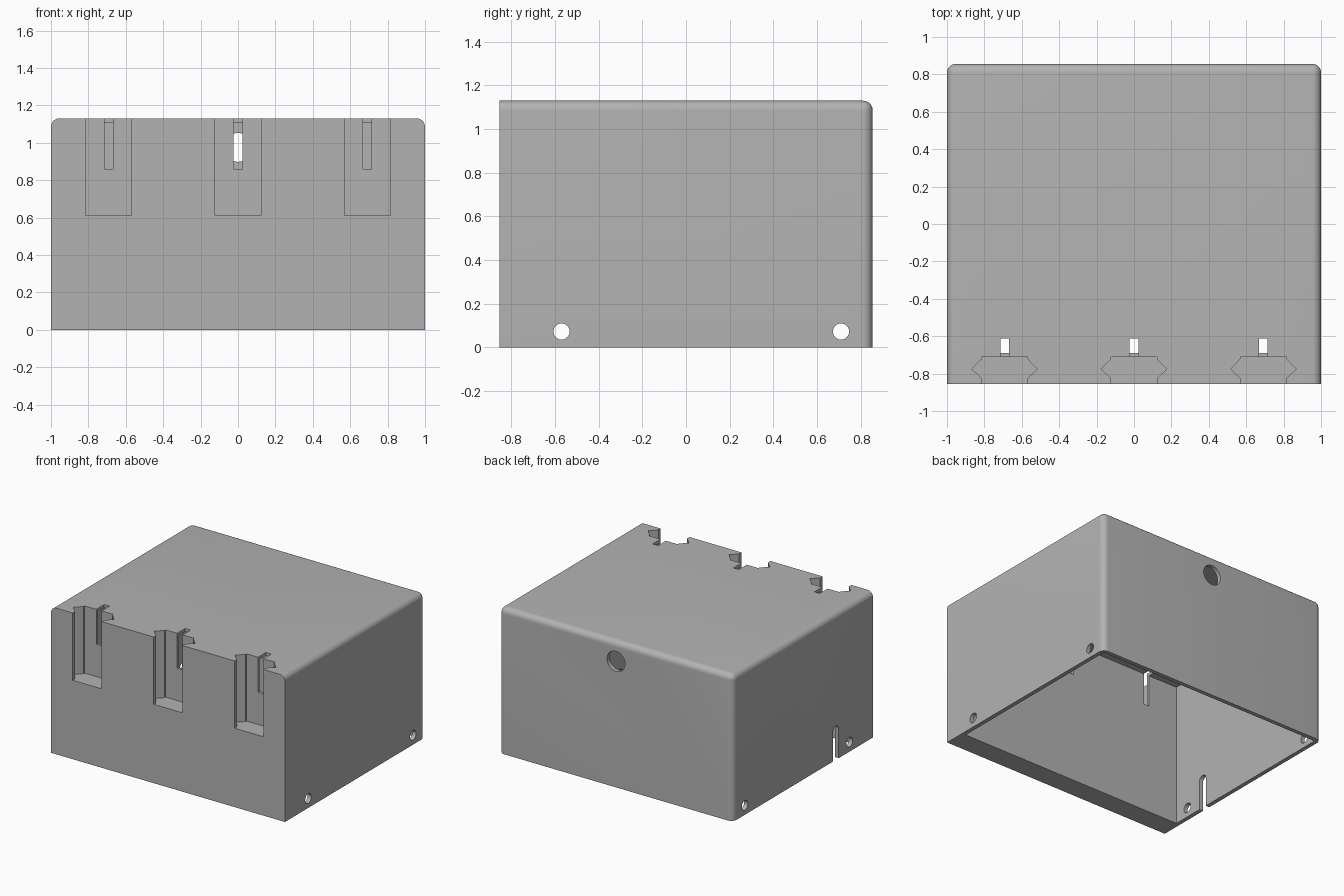
import bpy, bmesh, math
from mathutils import Matrix, Vector

cube = bpy.data.objects.get("Cube")
if cube:
    bpy.data.objects.remove(cube, do_unlink=True)

W, D, H = 1.0, 0.855, 1.13      # half width, half depth, height
WALL, TOP = 0.032, 0.025
FRONT_INNER = -0.69             # back of the thick front wall

grey = bpy.data.materials.new("plain grey")
grey.use_nodes = True
grey.diffuse_color = (0.45, 0.45, 0.45, 1)
grey.node_tree.nodes["Principled BSDF"].inputs["Base Color"].default_value = (0.45, 0.45, 0.45, 1)


def make_object(name, bm):
    bmesh.ops.recalc_face_normals(bm, faces=bm.faces)
    mesh = bpy.data.meshes.new(name)
    bm.to_mesh(mesh)
    bm.free()
    mesh.materials.append(grey)
    obj = bpy.data.objects.new(name, mesh)
    bpy.context.collection.objects.link(obj)
    return obj


def add_box(bm, x0, x1, y0, y1, z0, z1):
    lo, hi = Vector((x0, y0, z0)), Vector((x1, y1, z1))
    m = Matrix.Translation((lo + hi) / 2) @ Matrix.Diagonal((*(hi - lo), 1))
    bmesh.ops.create_cube(bm, size=1, matrix=m)


def add_cylinder(bm, centre, radius, length, axis):
    turn = Matrix.Rotation(math.pi / 2, 4, "Y" if axis == "X" else "X")
    bmesh.ops.create_cone(bm, cap_ends=True, segments=48, radius1=radius, radius2=radius,
                          depth=length, matrix=Matrix.Translation(centre) @ turn)


# Outer shell, rounded everywhere except the front and bottom rims
bm = bmesh.new()
add_box(bm, -W, W, -D, D, 0, H)


def is_rounded(edge):
    mid = (edge.verts[0].co + edge.verts[1].co) / 2
    at_top, at_back, at_side = mid.z > H - 0.01, mid.y > D - 0.01, abs(mid.x) > W - 0.01
    return at_top + at_back + at_side == 2 and mid.y > -D + 0.01 and mid.z > 0.01


bmesh.ops.bevel(bm, geom=[e for e in bm.edges if is_rounded(e)], offset=0.045,
                segments=8, profile=0.5, affect="EDGES")
case = make_object("case", bm)


def cut(name, bm):
    cutter = make_object(name, bm)
    cutter.hide_render = True
    mod = case.modifiers.new(name, "BOOLEAN")
    mod.operation, mod.solver, mod.object = "DIFFERENCE", "EXACT", cutter
    bpy.context.view_layer.objects.active = case
    bpy.ops.object.modifier_apply(modifier=name)
    bpy.data.objects.remove(cutter, do_unlink=True)


# Hollow inside, open at the bottom
bm = bmesh.new()
add_box(bm, -W + WALL, W - WALL, FRONT_INNER, D - WALL, -0.1, H - TOP)
cut("cavity", bm)

# Three hanging pockets with V grooves in the front wall, each with a slit behind
half = [(0.123, -0.95), (0.123, -0.825), (0.175, -0.775), (0.123, -0.722), (0.123, -0.71)]
outline = half + [(-x, y) for x, y in reversed(half)]
for cx in (-0.692, 0, 0.692):
    bm = bmesh.new()
    face = bm.faces.new([bm.verts.new((cx + x, y, 0.61)) for x, y in outline])
    grown = bmesh.ops.extrude_face_region(bm, geom=[face])["geom"]
    bmesh.ops.translate(bm, vec=(0, 0, 0.7),
                        verts=[g for g in grown if isinstance(g, bmesh.types.BMVert)])
    cut("pocket", bm)
    bm = bmesh.new()
    add_box(bm, cx - 0.023, cx + 0.023, -0.75, -0.613, 0.86, H + 0.1)
    cut("slit", bm)

# Screw holes through both sides
for y in (-0.57, 0.71):
    bm = bmesh.new()
    add_cylinder(bm, (0, y, 0.073), 0.037, 2.4, "X")
    cut("screw_hole", bm)

# Round hole in the back
bm = bmesh.new()
add_cylinder(bm, (0, D, 0.975), 0.077, 0.3, "Y")
cut("back_hole", bm)

# Round-topped cable slot in one side
bm = bmesh.new()
add_box(bm, -W - 0.1, -W + 0.1, -0.437, -0.367, -0.1, 0.227)
cut("cable_slot", bm)
bm = bmesh.new()
add_cylinder(bm, (-W, -0.402, 0.227), 0.035, 0.2, "X")
cut("cable_slot_top", bm)

# Smooth the rounded edges and keep the rest crisp
bpy.ops.object.select_all(action="DESELECT")
case.select_set(True)
bpy.context.view_layer.objects.active = case
bpy.ops.object.shade_smooth_by_angle(angle=math.radians(30))
